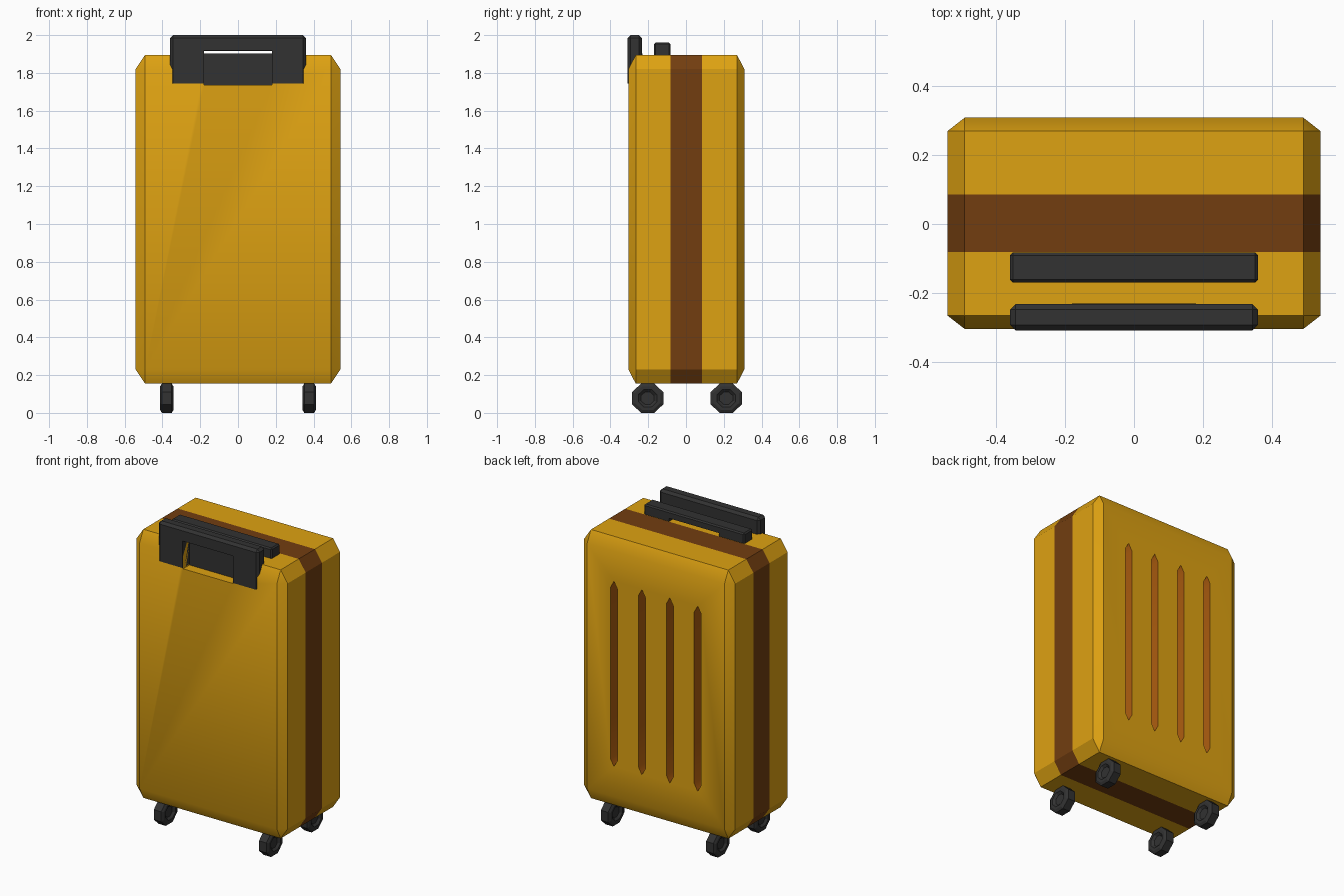
import bpy, bmesh, math
from itertools import product
from mathutils import Vector

if "Cube" in bpy.data.objects:
    bpy.data.objects.remove(bpy.data.objects["Cube"])


def material(name, rgb):
    m = bpy.data.materials.new(name)
    m.diffuse_color = (*rgb, 1)
    m.use_nodes = True
    m.node_tree.nodes["Principled BSDF"].inputs["Base Color"].default_value = m.diffuse_color
    return m


AMBER = material("amber shell", (0.73, 0.36, 0.006))
BROWN = material("brown band", (0.17, 0.048, 0.005))
RUST = material("rust groove", (0.42, 0.11, 0.005))
BLACK = material("charcoal plastic", (0.032, 0.032, 0.032))


def make(name, bm, *mats):
    bmesh.ops.recalc_face_normals(bm, faces=bm.faces)
    me = bpy.data.meshes.new(name)
    bm.to_mesh(me)
    bm.free()
    for m in mats:
        me.materials.append(m)
    ob = bpy.data.objects.new(name, me)
    bpy.context.collection.objects.link(ob)
    return ob


def prism(outline, y0, y1):
    """Extrude an (x, z) outline along y."""
    bm = bmesh.new()
    face = bm.faces.new([bm.verts.new((x, y0, z)) for x, z in outline])
    new = bmesh.ops.extrude_face_region(bm, geom=[face])["geom"]
    bmesh.ops.translate(bm, vec=(0, y1 - y0, 0),
                        verts=[v for v in new if isinstance(v, bmesh.types.BMVert)])
    return bm


def activate(ob):
    bpy.ops.object.select_all(action='DESELECT')
    ob.select_set(True)
    bpy.context.view_layer.objects.active = ob


def carve(ob, cutter):
    mod = ob.modifiers.new("cut", 'BOOLEAN')
    mod.operation, mod.solver, mod.object = 'DIFFERENCE', 'EXACT', cutter
    mod.material_mode = 'TRANSFER'
    activate(ob)
    bpy.ops.object.modifier_apply(modifier=mod.name)
    bpy.data.objects.remove(cutter)


# Shell: chamfered box as a convex hull, with a band cut around the middle
X, Y, Z = 0.542, 0.307, 0.87
A, B, C = 0.05, 0.039, 0.075
bm = bmesh.new()
for sx, sy, sz in product((-1, 1), repeat=3):
    for x, y, z in ((X - A, Y, Z - C), (X, Y - B, Z - C), (X - A, Y - B, Z)):
        bm.verts.new((sx * x, sy * y + 0.002, sz * z + 1.025))
bmesh.ops.convex_hull(bm, input=bm.verts)
bmesh.ops.dissolve_limit(bm, angle_limit=0.01, verts=bm.verts, edges=bm.edges)
for y in (-0.081, 0.085):
    bmesh.ops.bisect_plane(bm, geom=bm.verts[:] + bm.edges[:] + bm.faces[:],
                           plane_co=(0, y, 0), plane_no=(0, 1, 0))
for f in bm.faces:
    f.material_index = int(abs(f.calc_center_median().y - 0.002) < 0.08
                           and all(-0.082 < v.co.y < 0.086 for v in f.verts))
shell = make("case_shell", bm, AMBER, BROWN, RUST)

# Four pointed grooves in the back
for x in (-0.3, -0.1, 0.1, 0.3):
    w, z0, z1, t = 0.025, 0.425, 1.625, 0.045
    outline = [(x - w, z0 + t), (x, z0), (x + w, z0 + t),
               (x + w, z1 - t), (x, z1), (x - w, z1 - t)]
    carve(shell, make("groove_cutter", prism(outline, 0.235, 0.4), RUST))

# Pocket behind the front handle
pocket = [(-0.18, 1.737), (0.18, 1.737), (0.18, 2.1), (-0.18, 2.1)]
carve(shell, make("pocket_cutter", prism(pocket, -0.5, -0.236), AMBER))
activate(shell)
bpy.ops.object.shade_smooth_by_angle(angle=math.radians(30))

panel = [(-0.18, 1.737), (0.18, 1.737), (0.18, 1.903), (-0.18, 1.903)]
make("pocket_panel", prism(panel, -0.24, -0.231), BLACK)


# Handles: arches with chamfered outer rims
def arch(name, y0, y1, z0, z1, z_open, bevel):
    w, o = 0.36, 0.18
    bm = prism([(-w, z0), (-w, z1), (w, z1), (w, z0),
                (o, z0), (o, z_open), (-o, z_open), (-o, z0)], y0, y1)
    rim = [e for e in bm.edges if all(abs(v.co.x) > 0.35 for v in e.verts)]
    bmesh.ops.bevel(bm, geom=rim, offset=bevel, segments=1, affect='EDGES')
    make(name, bm, BLACK)


arch("front_handle", -0.309, -0.233, 1.743, 2.0, 1.918, 0.016)
arch("top_handle", -0.17, -0.083, 1.87, 1.96, 1.916, 0.008)

# Wheels: eight-sided turned profile with dished hubs
PROFILE = [(-0.022, 0), (-0.022, 0.035), (-0.035, 0.05), (-0.035, 0.068), (-0.026, 0.084),
           (0.026, 0.084), (0.035, 0.068), (0.035, 0.05), (0.022, 0.035), (0.022, 0)]
for sx, (end, y) in product((-1, 1), (("front", -0.203), ("back", 0.213))):
    bm = bmesh.new()
    rot = math.pi / 8
    pts = [bm.verts.new((x, r * math.cos(rot), r * math.sin(rot))) for x, r in PROFILE]
    edges = [bm.edges.new(p) for p in zip(pts, pts[1:])]
    bmesh.ops.spin(bm, geom=pts + edges, cent=(0, 0, 0), axis=(1, 0, 0),
                   angle=math.tau, steps=8, use_duplicate=False)
    bmesh.ops.remove_doubles(bm, verts=bm.verts, dist=1e-4)
    bmesh.ops.scale(bm, vec=(1, 1.07, 1), verts=bm.verts)
    bmesh.ops.translate(bm, vec=Vector((sx * 0.377, y, 0.0776)), verts=bm.verts)
    make(f"{end}_{'left' if sx < 0 else 'right'}_wheel", bm, BLACK)
